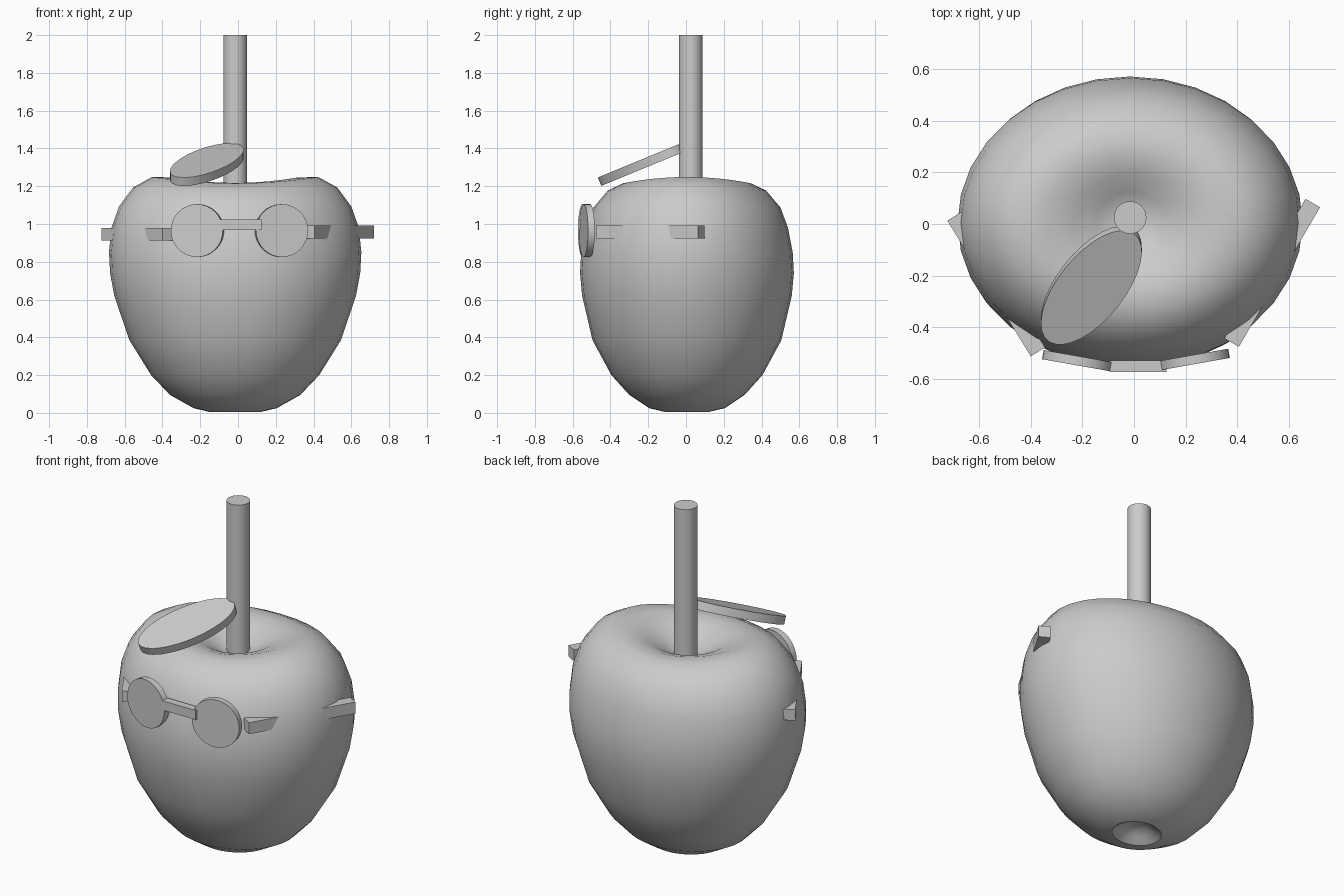
import bpy, bmesh, math
from mathutils import Matrix, Vector

if "Cube" in bpy.data.objects:
    bpy.data.objects.remove(bpy.data.objects["Cube"])


def make_object(name, bm, smooth=True):
    bmesh.ops.recalc_face_normals(bm, faces=bm.faces)
    mesh = bpy.data.meshes.new(name)
    bm.to_mesh(mesh)
    bm.free()
    ob = bpy.data.objects.new(name, mesh)
    bpy.context.collection.objects.link(ob)
    if smooth:
        bpy.ops.object.select_all(action='DESELECT')
        ob.select_set(True)
        bpy.context.view_layer.objects.active = ob
        bpy.ops.object.shade_smooth_by_angle(angle=math.radians(40))
    return ob


def disc(name, matrix, a, b, depth, segments=32):
    bm = bmesh.new()
    bmesh.ops.create_cone(bm, cap_ends=True, segments=segments, radius1=1, radius2=1,
                          depth=depth, matrix=matrix @ Matrix.Diagonal((a, b, 1, 1)))
    return make_object(name, bm)


def bar(name, start, end, width, height):
    # Box running between two points at the same height
    start, end = Vector(start), Vector(end)
    d = end - start
    m = (Matrix.Translation((start + end) / 2)
         @ Matrix.Rotation(math.atan2(d.y, d.x), 4, 'Z')
         @ Matrix.Diagonal((d.length, width, height, 1)))
    bm = bmesh.new()
    bmesh.ops.create_cube(bm, size=1, matrix=m)
    return make_object(name, bm, False)


# Apple body: oval rings (x radius, y radius, z), dimpled at both ends
profile = [
    (0.05, 0.05, 0.06), (0.09, 0.08, 0.035), (0.14, 0.12, 0.006), (0.22, 0.2, 0.025),
    (0.345, 0.305, 0.095), (0.445, 0.4, 0.2), (0.56, 0.5, 0.385), (0.64, 0.555, 0.62),
    (0.662, 0.566, 0.74), (0.668, 0.56, 0.85), (0.655, 0.535, 0.98), (0.615, 0.495, 1.09),
    (0.54, 0.42, 1.185), (0.44, 0.34, 1.232), (0.33, 0.26, 1.232), (0.22, 0.19, 1.2),
    (0.13, 0.12, 1.155), (0.06, 0.06, 1.12),
]
N = 32
bm = bmesh.new()
rings = []
for rx, ry, z in profile:
    lobe = 0.02 * max(0, 1 - abs(rx - 0.4) / 0.25) if z > 1 else 0
    ring = []
    for i in range(N):
        t = 2 * math.pi * i / N
        ring.append(bm.verts.new((-0.015 + rx * math.cos(t), 0.005 + ry * math.sin(t),
                                  z + lobe * math.cos(2 * t))))
    rings.append(ring)
for low, high in zip(rings, rings[1:]):
    for i in range(N):
        j = (i + 1) % N
        bm.faces.new((low[i], low[j], high[j], high[i]))
bm.faces.new(rings[0])
bm.faces.new(rings[-1])
make_object("apple_body", bm)

# Stem
disc("stem", Matrix.Translation((-0.015, 0.025, 1.55)), 0.063, 0.063, 0.9)

# Leaf: tilted oval plate
disc("leaf", Matrix.Translation((-0.165, -0.237, 1.315))
     @ Matrix.Rotation(math.radians(22.4), 4, 'X')
     @ Matrix.Rotation(math.radians(54), 4, 'Z'), 0.28, 0.13, 0.048)

# Spectacle lenses, each turned slightly outward
for side, x, y in ((-1, -0.215, -0.53), (1, 0.23, -0.525)):
    disc("left_lens" if side < 0 else "right_lens",
         Matrix.Translation((x, y, 0.965))
         @ Matrix.Rotation(math.radians(10 * side), 4, 'Z')
         @ Matrix.Rotation(math.pi / 2, 4, 'X'), 0.14, 0.14, 0.036)

# Bridge and straight side arms that pass through the body
bar("bridge", (-0.095, -0.55, 0.997), (0.125, -0.55, 0.997), 0.045, 0.055)
bar("left_arm", (-0.372, -0.495, 0.945), (-0.695, 0.03, 0.945), 0.065, 0.065)
bar("right_arm", (0.378, -0.459, 0.957), (0.692, 0.081, 0.957), 0.065, 0.068)
